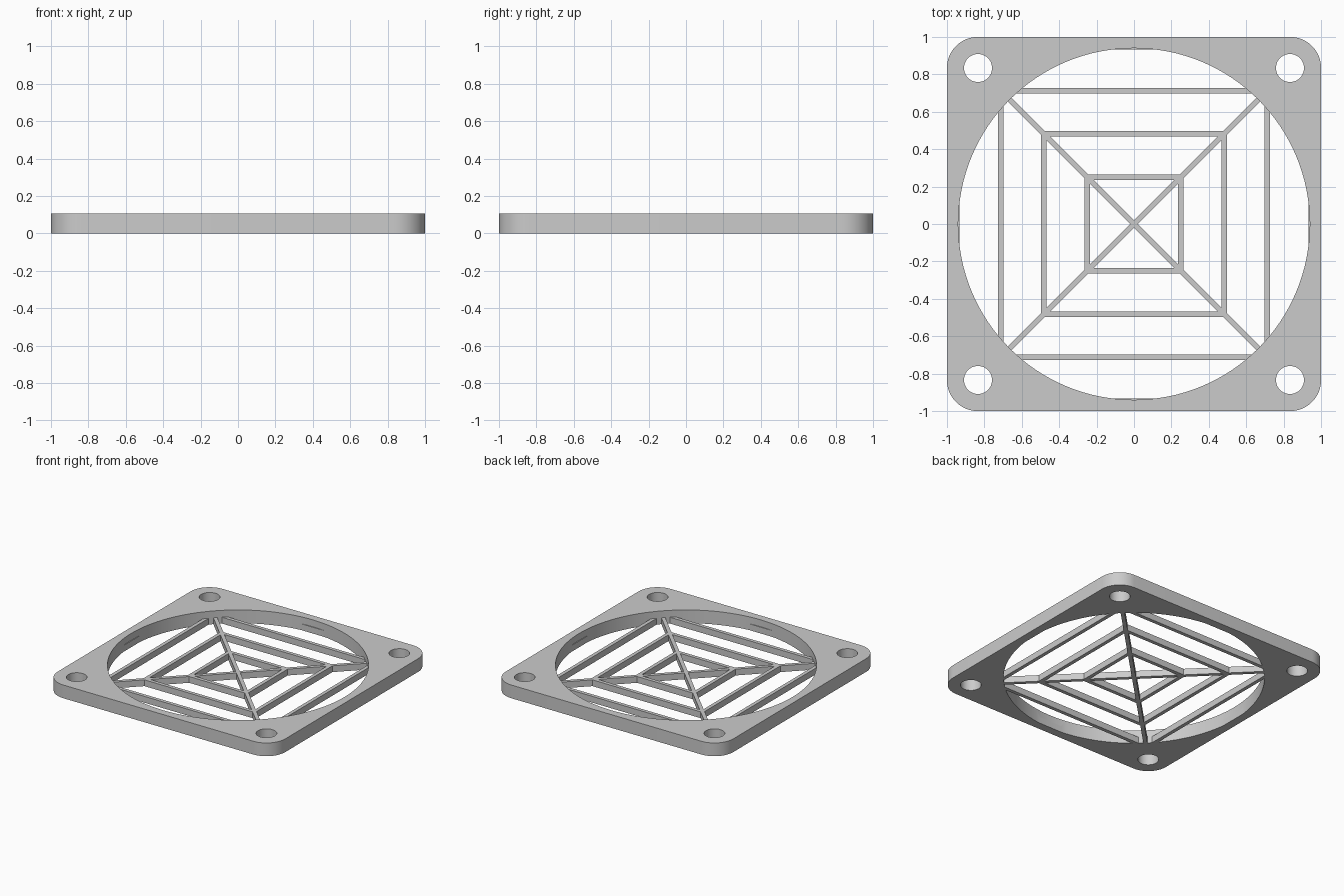
import bpy, bmesh, math
from mathutils import Matrix

if "Cube" in bpy.data.objects:
    bpy.data.objects.remove(bpy.data.objects["Cube"], do_unlink=True)

THICK, GRILLE = 0.105, 0.05      # frame and grille heights
BORE, HOLE, HOLE_POS = 0.94, 0.075, 0.834
CORNER, BAR = 0.165, 0.029

grey = bpy.data.materials.new("plain_grey")
grey.use_nodes = True
colour = (0.6, 0.6, 0.6, 1)
grey.diffuse_color = colour
grey.node_tree.nodes["Principled BSDF"].inputs["Base Color"].default_value = colour


def make(name, bm):
    mesh = bpy.data.meshes.new(name)
    bm.to_mesh(mesh)
    bm.free()
    mesh.materials.append(grey)
    ob = bpy.data.objects.new(name, mesh)
    bpy.context.collection.objects.link(ob)
    return ob


def box(name, sx, sy, z0, z1, x=0, y=0, angle=0):
    bm = bmesh.new()
    m = (Matrix.Rotation(angle, 4, "Z") @ Matrix.Translation((x, y, (z0 + z1) / 2))
         @ Matrix.Diagonal((sx, sy, z1 - z0, 1)))
    bmesh.ops.create_cube(bm, size=1, matrix=m)
    return make(name, bm)


def drill(radius, x, y, sides):
    bm = bmesh.new()
    bmesh.ops.create_cone(bm, cap_ends=True, segments=sides, radius1=radius, radius2=radius,
                          depth=1, matrix=Matrix.Translation((x, y, 0)))
    return make("cutter", bm)


def combine(target, other, operation):
    mod = target.modifiers.new("combine", "BOOLEAN")
    mod.operation, mod.solver, mod.object = operation, "EXACT", other
    bpy.ops.object.select_all(action="DESELECT")
    bpy.context.view_layer.objects.active = target
    target.select_set(True)
    bpy.ops.object.modifier_apply(modifier=mod.name)
    bpy.data.objects.remove(other, do_unlink=True)


# Frame: square plate with rounded corners, a large bore and four screw holes
bm = bmesh.new()
bmesh.ops.create_cube(bm, size=1, matrix=Matrix.Translation((0, 0, THICK / 2))
                      @ Matrix.Diagonal((2, 2, THICK, 1)))
upright = [e for e in bm.edges if abs(e.verts[0].co.z - e.verts[1].co.z) > THICK / 2]
bmesh.ops.bevel(bm, geom=upright, offset=CORNER, segments=12, profile=0.5, affect="EDGES")
frame = make("fan_guard_frame", bm)
combine(frame, drill(BORE, 0, 0, 128), "DIFFERENCE")
for sx in (-1, 1):
    for sy in (-1, 1):
        combine(frame, drill(HOLE, sx * HOLE_POS, sy * HOLE_POS, 40), "DIFFERENCE")

# Grille: two diagonal spokes and three nested squares
grille = box("grille", 2, BAR, 0, GRILLE, angle=math.pi / 4)
combine(grille, box("spoke", 2, BAR, 0, GRILLE, angle=-math.pi / 4), "UNION")
for i in (1, 2, 3):
    outer = 2 * (0.034 + 0.231 * i)
    ring = box("ring", outer, outer, 0, GRILLE)
    inner = outer - 2 * BAR
    combine(ring, box("cutter", inner, inner, -1, 1), "DIFFERENCE")
    combine(grille, ring, "UNION")

# Outermost bars only graze the bore wall
for k in range(4):
    combine(grille, box("edge_bar", 0.4, 0.022, 0, GRILLE, y=0.945, angle=k * math.pi / 2), "UNION")

# Merge the grille into the frame and smooth the round walls
combine(frame, grille, "UNION")
frame.select_set(True)
bpy.ops.object.shade_smooth_by_angle(angle=math.radians(30))
